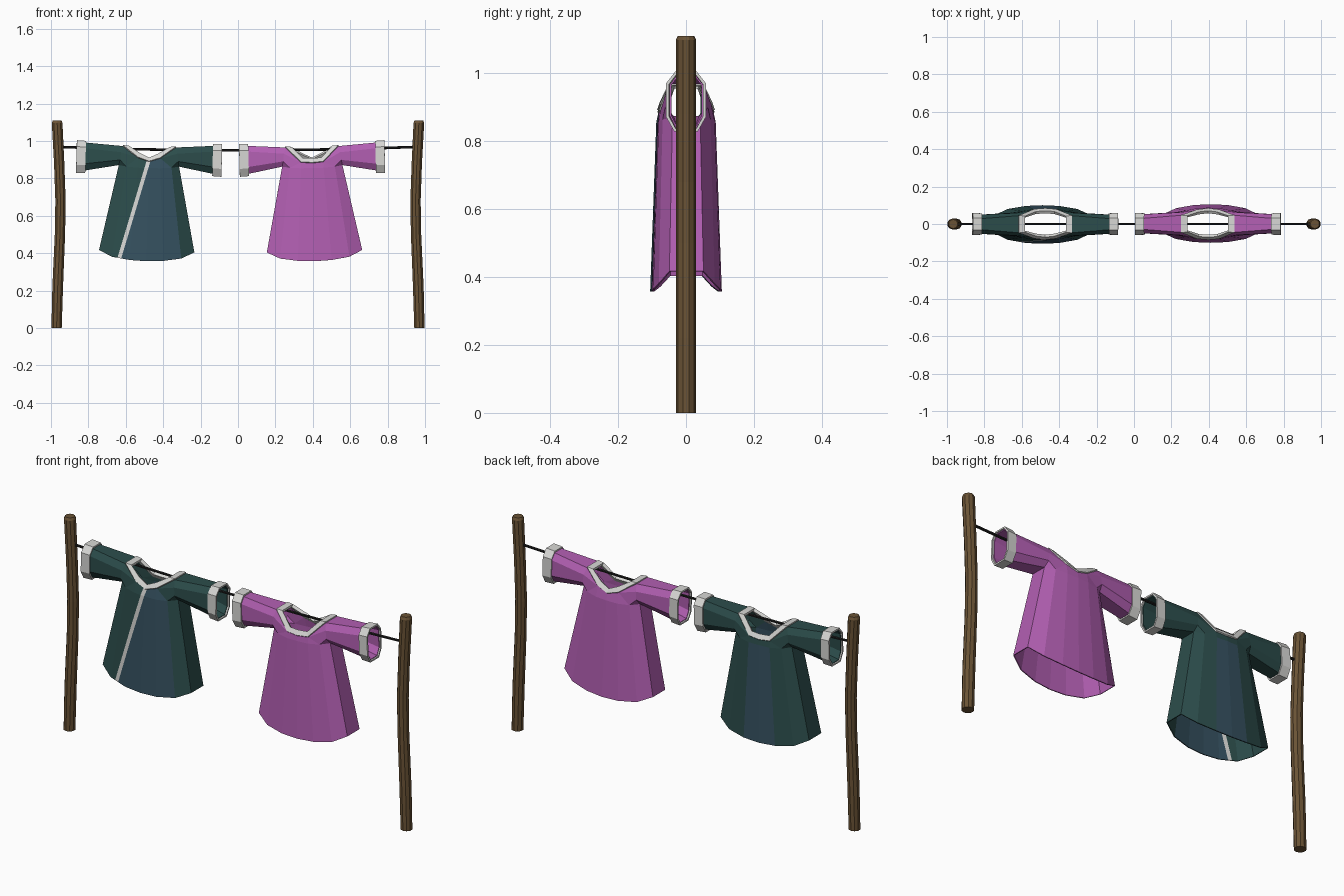
import bpy, bmesh, math
from mathutils import Vector, Matrix

if "Cube" in bpy.data.objects:
    bpy.data.objects.remove(bpy.data.objects["Cube"])


def mat(name, rgb):
    m = bpy.data.materials.new(name)
    m.diffuse_color = (*rgb, 1)
    m.use_nodes = True
    m.node_tree.nodes["Principled BSDF"].inputs["Base Color"].default_value = m.diffuse_color
    return m


WOOD = mat("brown_wood", (0.144, 0.086, 0.036))
ROPE = mat("black_rope", (0.012, 0.012, 0.012))
WHITE = mat("white_trim", (0.68, 0.68, 0.66))
TEAL = mat("dark_teal_cloth", (0.025, 0.074, 0.071))
SLATE = mat("slate_blue_cloth", (0.036, 0.083, 0.118))
PINK = mat("orchid_cloth", (0.45, 0.115, 0.45))


def finish(name, bm, mats, thick=0.0, offset=0.0, matrix=None):
    bmesh.ops.remove_doubles(bm, verts=bm.verts, dist=1e-4)
    bmesh.ops.recalc_face_normals(bm, faces=bm.faces)
    me = bpy.data.meshes.new(name)
    bm.to_mesh(me)
    bm.free()
    for m in mats:
        me.materials.append(m)
    ob = bpy.data.objects.new(name, me)
    bpy.context.collection.objects.link(ob)
    if matrix:
        ob.matrix_world = matrix
    if thick:
        s = ob.modifiers.new("cloth_thickness", 'SOLIDIFY')
        s.thickness = thick
        s.offset = offset
        s.use_even_offset = False
    return ob


def loft(bm, rings, caps=False):
    rows = [[bm.verts.new(p) for p in r] for r in rings]
    n = len(rows[0])
    for a, b in zip(rows, rows[1:]):
        for i in range(n):
            j = (i + 1) % n
            bm.faces.new((a[i], a[j], b[j], b[i]))
    if caps:
        bm.faces.new(rows[0])
        bm.faces.new(rows[-1])


def circle(n):
    return [(math.cos(2 * math.pi * (i + .5) / n), math.sin(2 * math.pi * (i + .5) / n)) for i in range(n)]


# Bowed posts
for name, s in (("left_post", -1), ("right_post", 1)):
    bm = bmesh.new()
    path = [(0.97, 0, .029), (0.964, .22, .03), (0.952, .5, .029), (0.949, .68, .029),
            (0.956, .88, .029), (0.967, 1.097, .03), (0.967, 1.11, .024)]
    loft(bm, [[(s * (x + r * c), r * d, z) for c, d in circle(10)] for x, z, r in path], True)
    finish(name, bm, [WOOD])

# Sagging line
bm = bmesh.new()
xs = [-.96 + .192 * i for i in range(11)]
loft(bm, [[(x, .007 * c, .95 + .02 * x * x + .007 * d) for c, d in circle(6)] for x in xs], True)
finish("washing_line", bm, [ROPE])

# One quarter of the tunic: right half, front side
BASE = {
    "Oa": (.143, -.045, .967), "O1": (.06, -.071, .908), "O0": (0, -.078, .888),   # neck, outer
    "Ia": (.11, -.040, .965), "I1": (.05, -.058, .93), "I0": (0, -.064, .907),     # neck, inner
    "Ab": (.150, -.060, .935), "Ac": (.155, -.062, .895), "Ad": (.16, -.040, .868),  # sleeve root
    "Sa": (.382, -.026, .983), "Sb": (.382, -.048, .955),
    "Sc": (.382, -.048, .865), "Sd": (.382, -.028, .828),                          # sleeve end
    "p0": (0, -.085, .855), "p1": (.06, -.082, .855), "p2": (.12, -.070, .86),     # chest
    "h0": (0, -.103, .357), "h1": (.09, -.099, .361),
    "h2": (.185, -.082, .376), "h3": (.253, -.050, .41),                           # hem
}
BACK = {"O1": (.06, .073, .886), "O0": (0, .078, .881), "I1": (.05, .060, .906), "I0": (0, .064, .904)}
SHIRT = ["O0 O1 p1 p0", "O1 Oa Ab", "O1 Ab Ac p2", "O1 p2 p1", "p2 Ac Ad",
         "p0 p1 h1 h0", "p1 p2 h2 h1", "p2 Ad h3 h2",
         "Oa Sa Sb Ab", "Ab Sb Sc Ac", "Ac Sc Sd Ad"]
SHIRT_STRIPS = ["Oa Sa", "Ad Sd", "Ad h3"]
COLLAR = ["I0 I1 O1 O0", "I1 Ia Oa O1"]
PIVOT = .95


def point(key, sx, back):
    x, y, z = BASE[key]
    if back:
        x, y, z = BACK.get(key, (x, -y * .95, z))
    return Vector((sx * x, y, z - PIVOT))


def panels(faces, strips):
    """Mirror the quarter in x and y, and join front to back with strips."""
    bm = bmesh.new()
    for sx in (-1, 1):
        for back in (False, True):
            for f in faces:
                bm.faces.new([bm.verts.new(point(k, sx, back)) for k in f.split()])
        for s in strips:
            a, b = s.split()
            bm.faces.new([bm.verts.new(p) for p in (point(a, sx, False), point(b, sx, False),
                                                    point(b, sx, True), point(a, sx, True))])
    bmesh.ops.remove_doubles(bm, verts=bm.verts, dist=1e-4)
    return bm


def seam(bm):
    """Cut the slanting front seam and colour the panels beside it."""
    normal = Vector((.515, 0, -.14)).normalized()
    origin = Vector((-.004, 0, .888 - PIVOT))

    def torso_front():
        return [f for f in bm.faces if all(v.co.y < 0 and v.co.z < .92 - PIVOT and abs(v.co.x) < .26
                                           for v in f.verts)]
    for d in (-.010, .010):
        fs = torso_front()
        geom = fs + list({e for f in fs for e in f.edges}) + list({v for f in fs for v in f.verts})
        bmesh.ops.bisect_plane(bm, geom=geom, plane_co=origin + normal * d, plane_no=normal)
    for f in torso_front():
        c = f.calc_center_median()
        d = (c - origin).dot(normal)
        if abs(d) < .010:
            f.material_index = 1
        elif d > 0 and c.x < .13:
            f.material_index = 2
    for f in bm.faces:
        c = f.calc_center_median()
        if c.y > .06 and abs(c.x) < .06 and c.z < -.15:
            f.material_index = 2


def tunic(name, cx, turn, cloth, with_seam):
    m = (Matrix.Translation((cx, 0, PIVOT)) @ Matrix.Rotation(turn, 4, 'Z')
         @ Matrix.Rotation(math.radians(1.5), 4, 'Y'))
    bm = panels(SHIRT, SHIRT_STRIPS)
    if with_seam:
        seam(bm)
    finish(name + "_tunic", bm, [cloth, WHITE, SLATE], .005, 0, m)
    # Neck trim
    finish(name + "_collar", panels(COLLAR, ["Ia Oa"]), [WHITE], .016, 0, m)
    # Sleeve cuffs
    half = [(-.028, .986), (-.050, .957), (-.050, .863), (-.030, .826)]
    prof = half + [(-y, z) for y, z in reversed(half)]
    for side, s in (("left", -1), ("right", 1)):
        bm = bmesh.new()
        loft(bm, [[(s * x, y * k, (z - .905) * k + .905 - PIVOT) for y, z in prof]
                  for x, k in ((.34, .97), (.389, 1.0))])
        finish(f"{name}_{side}_cuff", bm, [WHITE], .009, 1, m)


tunic("teal", -.474, 0, TEAL, True)
tunic("orchid", .395, math.pi, PINK, False)
